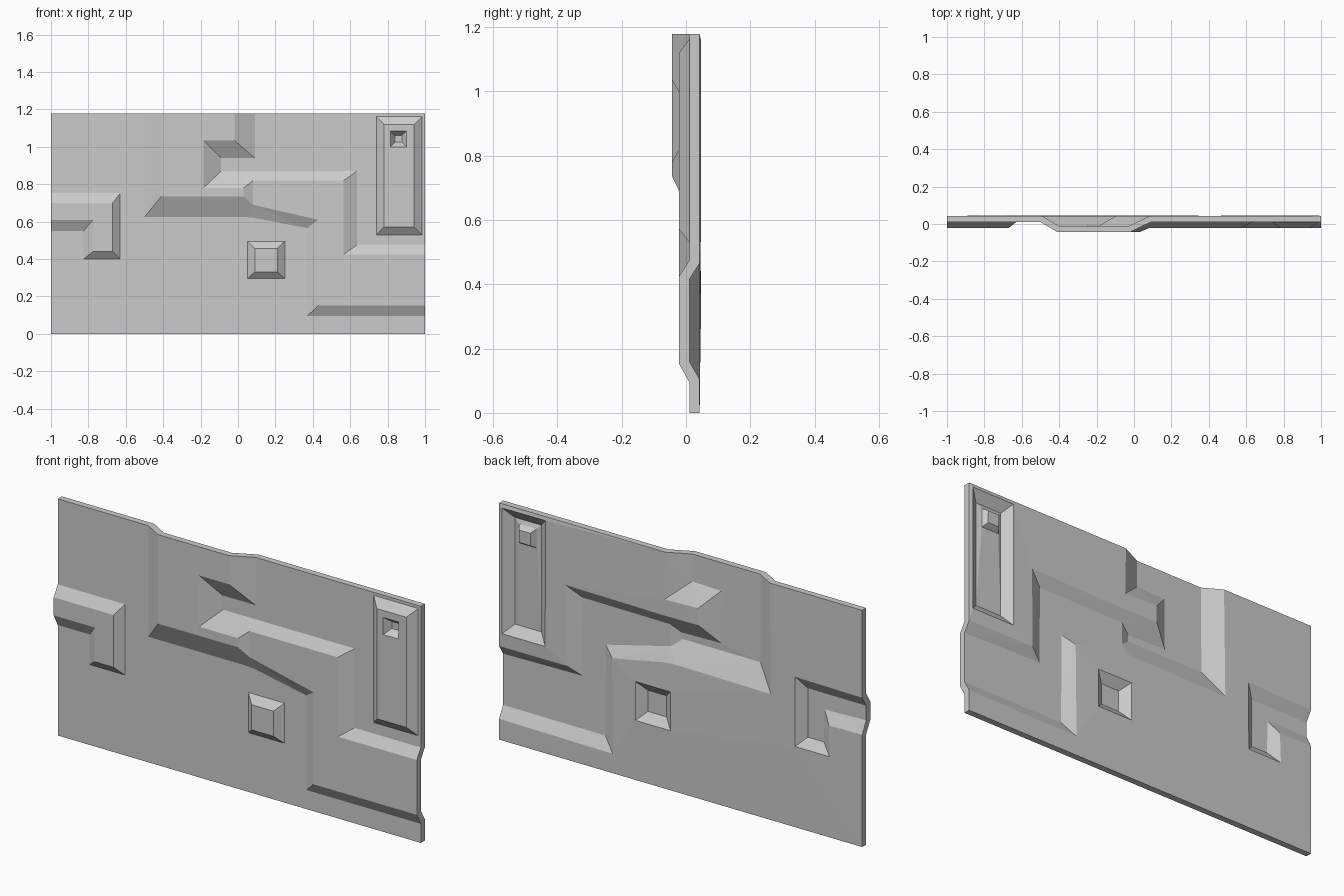
import bpy
from mathutils import Vector
from mathutils.geometry import delaunay_2d_cdt

if "Cube" in bpy.data.objects:
    bpy.data.objects.remove(bpy.data.objects["Cube"])

TOP, FRONT, THICK = 1.178, 0.0105, 0.032
LOW, HIGH = 0.032, 0.0535
points, heights, edges = [], [], []


def add_loop(coords, height, tall=()):
    """Closed outline at one height; indices in tall sit at the higher level."""
    start, n = len(points), len(coords)
    for i, p in enumerate(coords):
        points.append(Vector(p))
        heights.append(HIGH if i in tall else height)
        edges.append((start + i, start + (i + 1) % n))
    return start


def emboss(outer, inner, h0, h1, tall=()):
    """Sloped step between two outlines with matching corners."""
    a, b = add_loop(outer, h0), add_loop(inner, h1, tall)
    edges.extend((a + i, b + i) for i in range(len(outer)))
    return b


def rect(x0, x1, z0, z1):
    return [(x0, z0), (x1, z0), (x1, z1), (x0, z1)]


# Panel outline
add_loop(rect(-1, 1, 0, TOP), 0)

# Winding raised band, tall on the left and lower on the right
band = emboss(
    [(-.5, TOP), (-.5, .625), (.03, .625), (.08, .622), (.37, .565), (.37, .095),
     (1, .095), (1, .475), (.635, .475), (.635, .87), (.08, .87), (.03, .87),
     (-.09, .87), (-.09, .94), (.09, .94), (.09, TOP)],
    [(-.41, TOP), (-.41, .735), (.03, .735), (.08, .69), (.43, .61), (.43, .152),
     (1, .152), (1, .425), (.565, .425), (.565, .82), (.08, .82), (.03, .78),
     (-.185, .78), (-.185, 1.035), (-.02, 1.035), (-.02, TOP)],
    0, LOW, tall=(0, 1, 2, 11, 12, 13, 14, 15))
edges += [(band + 2, band + 11), (band + 3, band + 10)]

# Hooked raised shape at the left edge
emboss(
    [(-1, .752), (-.63, .752), (-.63, .4), (-.825, .4), (-.825, .55), (-1, .55)],
    [(-1, .7), (-.67, .7), (-.67, .44), (-.775, .44), (-.775, .61), (-1, .61)],
    0, LOW)

# Small raised square
emboss(rect(.05, .25, .295, .495), rect(.09, .21, .332, .457), 0, LOW)

# Tall raised block with a square dimple
emboss(rect(.74, .985, .53, 1.163), rect(.78, .942, .572, 1.12), 0, LOW)
emboss(rect(.815, .9, 1.0, 1.085), rect(.84, .876, 1.025, 1.06), LOW, 0)

# Triangulate the outlines and lift them into relief
verts, _, faces, source, _, _ = delaunay_2d_cdt(points, edges, [], 0, 1e-5)
mesh = bpy.data.meshes.new("embossed_panel")
mesh.from_pydata(
    [(v.x, FRONT - heights[s[0]], v.y) for v, s in zip(verts, source)], [], faces)
mesh.update()
panel = bpy.data.objects.new("embossed_panel", mesh)
bpy.context.collection.objects.link(panel)

# Give the pressed sheet its thickness, towards the back
solid = panel.modifiers.new("thickness", 'SOLIDIFY')
solid.thickness = THICK
solid.offset = -1
solid.use_even_offset = True
